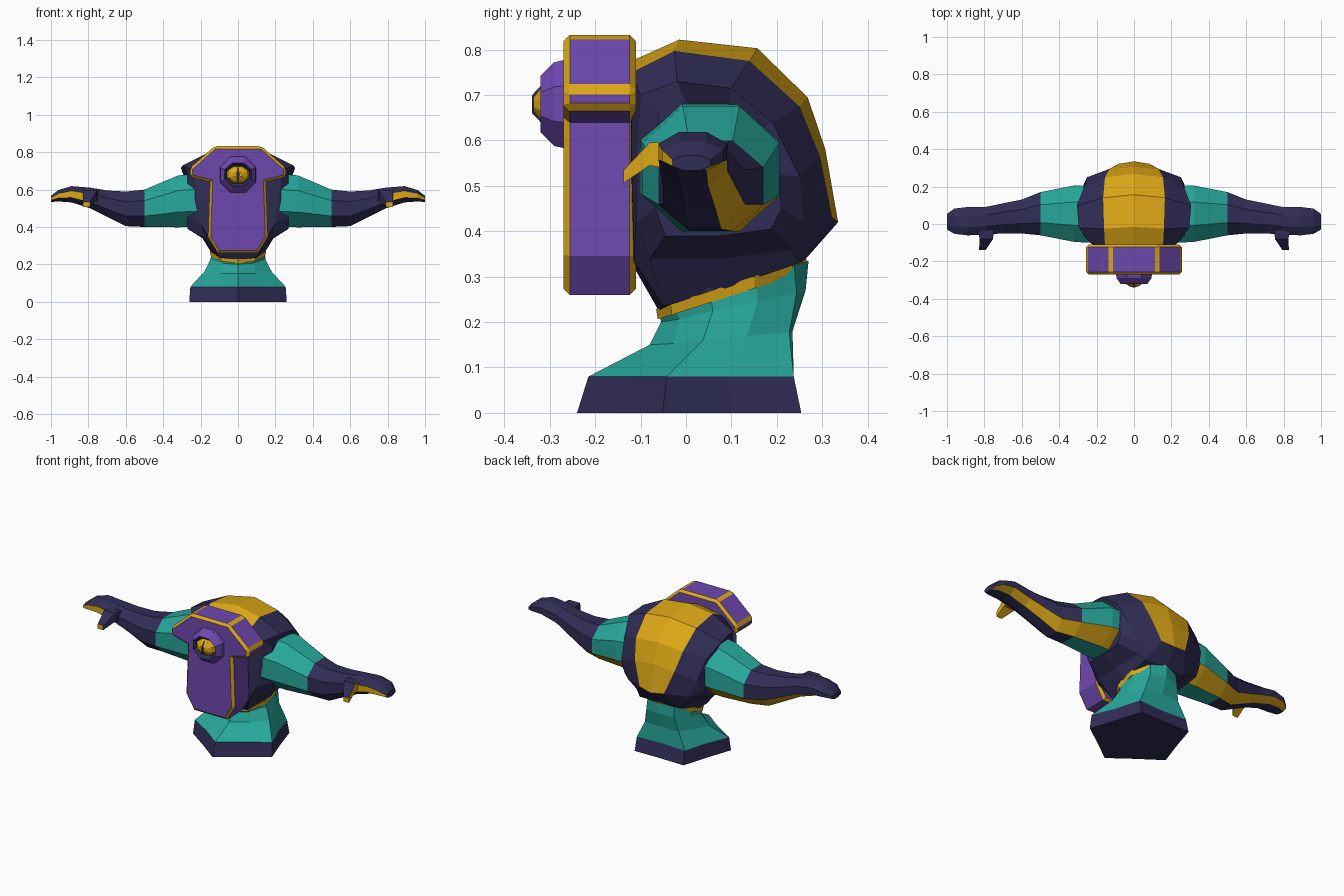
import bpy, bmesh, math
from mathutils import Vector

if "Cube" in bpy.data.objects:
    bpy.data.objects.remove(bpy.data.objects["Cube"])

COLOURS = {"purple": (.155, .065, .43), "teal": (.02, .39, .33),
           "gold": (.72, .39, .008), "navy": (.03, .026, .093)}
MATS = []
for name, rgb in COLOURS.items():
    m = bpy.data.materials.new(name)
    m.diffuse_color = (*rgb, 1)
    m.use_nodes = True
    m.node_tree.nodes["Principled BSDF"].inputs["Base Color"].default_value = m.diffuse_color
    MATS.append(m)
PURPLE, TEAL, GOLD, NAVY = range(4)


def finish(name, bm, mirror=False):
    bmesh.ops.recalc_face_normals(bm, faces=bm.faces)
    me = bpy.data.meshes.new(name)
    bm.to_mesh(me)
    bm.free()
    for m in MATS:
        me.materials.append(m)
    ob = bpy.data.objects.new(name, me)
    bpy.context.collection.objects.link(ob)
    if mirror:
        ob.modifiers.new("mirror", 'MIRROR').use_clip = True
    return ob


def loft(name, rings, colour, caps=(True, True), mirror=False):
    """Skin closed rings; colour(ring, side) gives the material of each face."""
    bm = bmesh.new()
    vs = [[bm.verts.new(p) for p in r] for r in rings]
    n = len(rings[0])
    for i in range(len(vs) - 1):
        for j in range(n):
            k = (j + 1) % n
            f = bm.faces.new((vs[i][j], vs[i][k], vs[i + 1][k], vs[i + 1][j]))
            f.material_index = colour(i, j)
    for use, r, i in ((caps[0], vs[0], 0), (caps[1], vs[-1], len(vs) - 2)):
        if use:
            bm.faces.new(r).material_index = colour(i, 0)
    return finish(name, bm, mirror)


# Torso: rings swept outward from the spine to the shoulder, mirrored
spine = [(0, -.06, .225), (0, -.12, .33), (0, -.13, .55), (0, -.12, .775),
         (0, -.015, .822), (0, .157, .803), (0, .268, .695), (0, .307, .58),
         (0, .335, .42), (0, .26, .335), (0, .09, .265)]
flank = [(.10, -.05, .235), (.15, -.115, .335), (.17, -.12, .55), (.155, -.12, .75),
         (.16, -.025, .797), (.165, .14, .775), (.155, .25, .675), (.13, .295, .565),
         (.08, .322, .43), (.13, .25, .33), (.15, .09, .275)]
side = [(.18, -.08, .34), (.2, -.11, .42), (.22, -.11, .55), (.235, -.1, .70),
        (.295, -.02, .73), (.305, .1, .715), (.27, .19, .64), (.25, .25, .52),
        (.2, .26, .42), (.165, .23, .36), (.19, .08, .34)]
hub = Vector((.27, .06, .54))
shoulder = [hub + Vector((0, (y - .06) * .75, (z - .54) * .75)) for x, y, z in side]
loft("torso", [spine, flank, side, shoulder],
     lambda i, j: GOLD if i == 0 and 3 <= j <= 7 else NAVY, (False, True), True)


# Arms: octagonal sections (x, y centre, z centre, y radius, z radius)
def octagon(x, yc, zc, ry, rz):
    angles = [math.radians(22.5 + 45 * k) for k in range(8)]
    return [(x, yc + ry * math.cos(a), zc + rz * math.sin(a)) for a in angles]


sections = [(.19, .05, .545, .165, .155), (.32, .055, .537, .163, .15),
            (.5, .055, .5, .125, .108), (.6, .04, .497, .098, .1),
            (.7, .03, .525, .087, .076), (.79, .018, .555, .08, .06),
            (.89, .015, .575, .082, .047), (.96, .015, .567, .073, .033),
            (1, .012, .55, .045, .018)]


def arm_colour(i, j):
    if j == 6 or (j == 3 and i >= 5):  # underside stripe and knuckle edge
        return GOLD
    return TEAL if i < 2 else NAVY


loft("arm", [octagon(*s) for s in sections], arm_colour, mirror=True)

# Thumbs: tapered square sections, gold on the outer and lower sides
thumb = [(.79, -.03, .565, .042, .03), (.79, -.08, .57, .036, .025),
         (.81, -.138, .52, .018, .014)]
loft("thumb", [[(x - a, y, z - b), (x + a, y, z - b), (x + a, y, z + b), (x - a, y, z + b)]
               for x, y, z, a, b in thumb],
     lambda i, j: GOLD if j in (0, 1) else NAVY, mirror=True)


# Pedestal: five-cornered star rings, blending into a tilted waist
def star(yc, zc, rx, ry, tilt=0, inset=1.0):
    pts = []
    for k in range(10):
        a = math.radians(-90 + 36 * k)
        f = inset if k % 2 else 1
        pts.append((rx * f * math.cos(a), yc + ry * f * math.sin(a), zc + tilt * math.sin(a)))
    return pts


base_top = star(.035, .08, .268, .25, 0, .78)
loft("base", [star(.033, 0, .274, .273, 0, .8), base_top], lambda i, j: NAVY)
loft("neck", [base_top, star(.09, .165, .19, .17, .015, .85),
              star(.11, .235, .155, .165, .035, .93), star(.105, .28, .148, .165, .055)],
     lambda i, j: TEAL)
loft("belt", [star(.1, .258, .152, .162, .052), star(.1, .284, .157, .166, .055)],
     lambda i, j: GOLD)
loft("waist", [star(.1, .28, .15, .16, .055), star(.09, .37, .17, .19, .045)],
     lambda i, j: NAVY)

# Face shield: extruded outline with gold bevelled edges
half = [(.125, .832), (.257, .715), (.257, .668), (.15, .64), (.16, .345), (.108, .26)]
outline = half + [(-x, z) for x, z in reversed(half)]
bm = bmesh.new()
front = [bm.verts.new((x, -.27, z)) for x, z in outline]
back = [bm.verts.new((x, -.11, z)) for x, z in outline]
bm.faces.new(front)
bm.faces.new(back)
for i in range(len(outline)):
    k = (i + 1) % len(outline)
    bm.faces.new((front[i], front[k], back[k], back[i]))
bmesh.ops.recalc_face_normals(bm, faces=bm.faces)
rim = [e for e in bm.edges
       if abs(e.verts[0].co.y - e.verts[1].co.y) < .01 or e.verts[0].co.z > .65]
bmesh.ops.bevel(bm, geom=rim, offset=.014, offset_type='OFFSET', segments=1,
                affect='EDGES', profile=.5, material=GOLD)
finish("face_shield", bm)


# Eye: raised octagonal socket, gold lens and slit pupil
def disc(y, rx, rz, n=8):
    a0 = math.pi / n if n == 8 else 0
    return [(rx * math.cos(a0 + 2 * math.pi * k / n), y,
             .68 + rz * math.sin(a0 + 2 * math.pi * k / n)) for k in range(n)]


loft("eye_socket", [disc(-.255, .108, .108), disc(-.29, .1, .1), disc(-.32, .078, .068),
                    disc(-.3, .066, .052)], lambda i, j: NAVY if i == 2 else PURPLE)
loft("eye_lens", [disc(-.295, .066, .05), disc(-.318, .052, .04), disc(-.336, .02, .016)],
     lambda i, j: GOLD)
loft("pupil", [disc(-.318, .012, .042, 4), disc(-.339, .008, .02, 4)], lambda i, j: NAVY)
